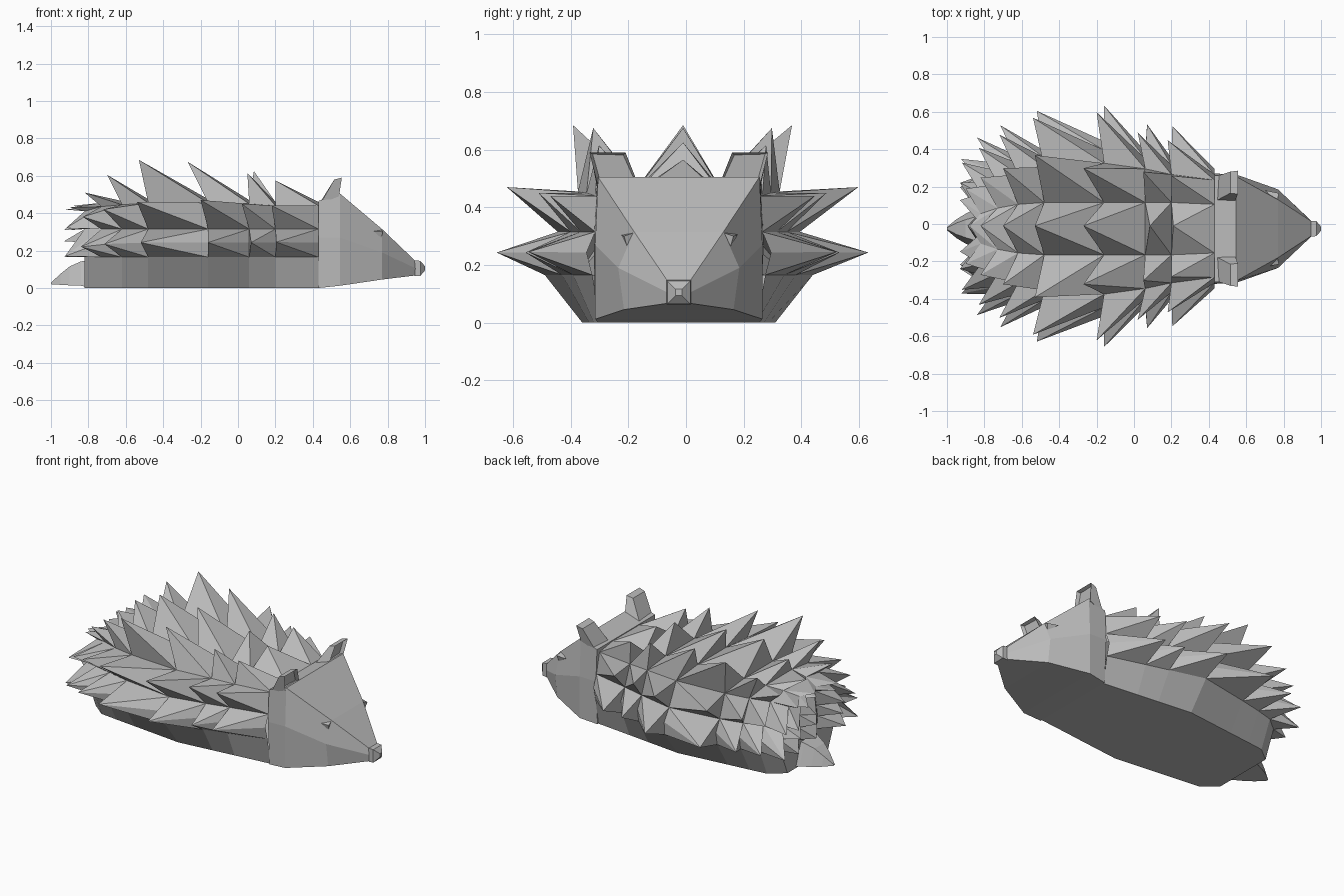
import bpy, bmesh, math
from mathutils import Vector

cube = bpy.data.objects.get("Cube")
if cube:
    bpy.data.objects.remove(cube, do_unlink=True)

grey = bpy.data.materials.new("plain grey")
grey.use_nodes = True
COL = (0.5, 0.5, 0.5, 1)
grey.diffuse_color = COL
grey.node_tree.nodes["Principled BSDF"].inputs["Base Color"].default_value = COL

MID = -0.025  # y of the body's symmetry plane


def finish(bm, name):
    bmesh.ops.remove_doubles(bm, verts=bm.verts, dist=0.0005)
    bmesh.ops.recalc_face_normals(bm, faces=bm.faces)
    me = bpy.data.meshes.new(name)
    bm.to_mesh(me)
    bm.free()
    me.materials.append(grey)
    ob = bpy.data.objects.new(name, me)
    bpy.context.collection.objects.link(ob)
    return ob


def face(bm, pts):
    return bm.faces.new([bm.verts.new(p) for p in pts])


def spike(bm, base, tip):
    for a, b in zip(base, base[1:] + base[:1]):
        face(bm, [a, b, tip])


def loft(name, rings):
    """Skin a list of rings with the same point count and close both ends."""
    bm = bmesh.new()
    vs = [[bm.verts.new(p) for p in r] for r in rings]
    n = len(rings[0])
    for a, b in zip(vs, vs[1:]):
        for i in range(n):
            bm.faces.new([a[i], a[(i + 1) % n], b[(i + 1) % n], b[i]])
    bm.faces.new(vs[0])
    bm.faces.new(vs[-1])
    return finish(bm, name)


def mirrored(x, half):
    """Closed ring at x from (half width, z) pairs, listed bottom to top."""
    return ([Vector((x, MID + h, z)) for h, z in half]
            + [Vector((x, MID - h, z)) for h, z in reversed(half)])


# Body sections: x, half widths (floor, low, side, upper, top), top height
SECTIONS = [
    (0.43, (0.27, 0.30, 0.29, 0.26, 0.13), 0.46),
    (0.20, (0.295, 0.366, 0.34, 0.29, 0.14), 0.46),
    (0.06, (0.311, 0.405, 0.375, 0.32, 0.14), 0.47),
    (-0.16, (0.335, 0.465, 0.42, 0.35, 0.14), 0.475),
    (-0.48, (0.30, 0.405, 0.38, 0.33, 0.14), 0.475),
    (-0.62, (0.285, 0.375, 0.35, 0.29, 0.13), 0.465),
    (-0.73, (0.272, 0.345, 0.31, 0.24, 0.11), 0.455),
    (-0.82, (0.20, 0.27, 0.25, 0.19, 0.08), 0.43),
]
rings = []
for x, (floor, low, side, upper, crown), top in SECTIONS:
    rings.append(mirrored(x, [
        (floor, 0.0), (low, 0.165), ((low + side) / 2 + 0.025, 0.243),
        (side, 0.315), (upper, top - 0.02), (crown, top)]))

# Smooth belly below the spines, with its rear wall
bm = bmesh.new()
for a, b in zip(rings, rings[1:]):
    for i, j in ((0, 1), (10, 11), (11, 0)):
        face(bm, [a[i], a[j], b[j], b[i]])
r = rings[-1]
face(bm, [r[0], r[1], r[10], r[11]])
finish(bm, "belly")

# Spine tips per section: (x, half width, z) for each row
LOW = [(0.205, 0.535, 0.245), (0.07, 0.545, 0.243), (-0.16, 0.645, 0.243), (-0.52, 0.617, 0.243),
       (-0.715, 0.54, 0.235), (-0.84, 0.475, 0.22), (-0.925, 0.36, 0.17)]
SIDE = [(0.18, 0.46, 0.44), (0.02, 0.50, 0.45), (-0.20, 0.61, 0.47), (-0.54, 0.58, 0.46),
        (-0.72, 0.49, 0.42), (-0.83, 0.42, 0.38), (-0.92, 0.34, 0.32)]
UPPER = [(0.20, 0.27, 0.575), (0.05, 0.29, 0.615), (-0.27, 0.31, 0.675), (-0.53, 0.38, 0.685),
         (-0.70, 0.31, 0.605), (-0.82, 0.26, 0.51), (-0.90, 0.20, 0.43)]
TOP = [(0.21, 0.565), (0.085, 0.625), (-0.27, 0.675), (-0.53, 0.685),
       (-0.70, 0.605), (-0.82, 0.51), (-0.88, 0.44)]

# Spiny coat: each panel of the back is drawn out into a backswept spine
bm = bmesh.new()
for k, (a, b) in enumerate(zip(rings, rings[1:])):
    for levels, row in (((1, 2, 3), LOW), ((3, 4), SIDE), ((4, 5), UPPER)):
        x, h, z = row[k]
        for s in (1, -1):
            ids = [i if s > 0 else 11 - i for i in levels]
            base = [a[i] for i in ids] + [b[i] for i in reversed(ids)]
            spike(bm, base, Vector((x, s * h - 0.012, z)))
    x, z = TOP[k]
    spike(bm, [a[5], a[6], b[6], b[5]], Vector((x, -0.01, z)))

# Rear panels, three spines across on each level
for lo, tip_z, spread in ((1, 0.165, 1), (2, 0.25, 0.9), (3, 0.31, 1), (4, 0.42, 0.6)):
    for c in range(3):
        def at(i, t):
            return r[i].lerp(r[11 - i], t / 3)
        spike(bm, [at(lo, c), at(lo, c + 1), at(lo + 1, c + 1), at(lo + 1, c)],
              Vector(((-0.93, -0.89, -0.93)[c], (1 - c) * 0.23 * spread - 0.01, tip_z)))
finish(bm, "spiny_coat")

# Head, from the neck ring to the snout
loft("head", [
    mirrored(0.43, [(0.28, 0.0), (0.295, 0.27), (0.285, 0.465)]),
    mirrored(0.545, [(0.29, 0.012), (0.29, 0.27), (0.28, 0.505)]),
    mirrored(0.77, [(0.19, 0.045), (0.21, 0.19), (0.155, 0.315)]),
    mirrored(0.95, [(0.038, 0.067), (0.04, 0.105), (0.038, 0.143)]),
])

# Nose: a short block tapering to a small tip
loft("nose", [mirrored(x, [(h, 0.105 - h), (h, 0.105 + h)])
              for x, h in ((0.945, 0.042), (0.975, 0.04), (1.0, 0.011))])

# Tail: low curved wedge
loft("tail", [mirrored(x, [(h, b), (h * 0.6, t)]) for x, h, b, t in
              ((-0.78, 0.13, 0.0, 0.15), (-0.84, 0.11, 0.012, 0.142),
               (-0.90, 0.08, 0.014, 0.115), (-0.95, 0.05, 0.017, 0.075),
               (-1.0, 0.008, 0.02, 0.028))])

for side, s in (("left", 1), ("right", -1)):
    # Ear: forward-leaning block with a sunken front
    def p(x, y, z):
        return Vector((x, MID + s * y, z))
    ear = loft(side + "_ear", [
        [p(0.44, 0.15, 0.46), p(0.54, 0.145, 0.49), p(0.54, 0.285, 0.49), p(0.44, 0.28, 0.45)],
        [p(0.515, 0.19, 0.58), p(0.555, 0.185, 0.59), p(0.555, 0.31, 0.59), p(0.515, 0.305, 0.58)],
    ])
    bm = bmesh.new()
    bm.from_mesh(ear.data)
    bm.faces.ensure_lookup_table()
    front = max(bm.faces, key=lambda f: f.normal.x)
    bmesh.ops.inset_individual(bm, faces=[front], thickness=0.014, depth=-0.02)
    bm.to_mesh(ear.data)
    bm.free()

    # Eye: small brow wedge set where the forehead meets the cheek
    bm = bmesh.new()
    base = [p(0.70, 0.205, 0.305), p(0.765, 0.145, 0.315), p(0.765, 0.18, 0.265)]
    face(bm, base)
    spike(bm, base, p(0.775, 0.19, 0.30))
    finish(bm, side + "_eye")
